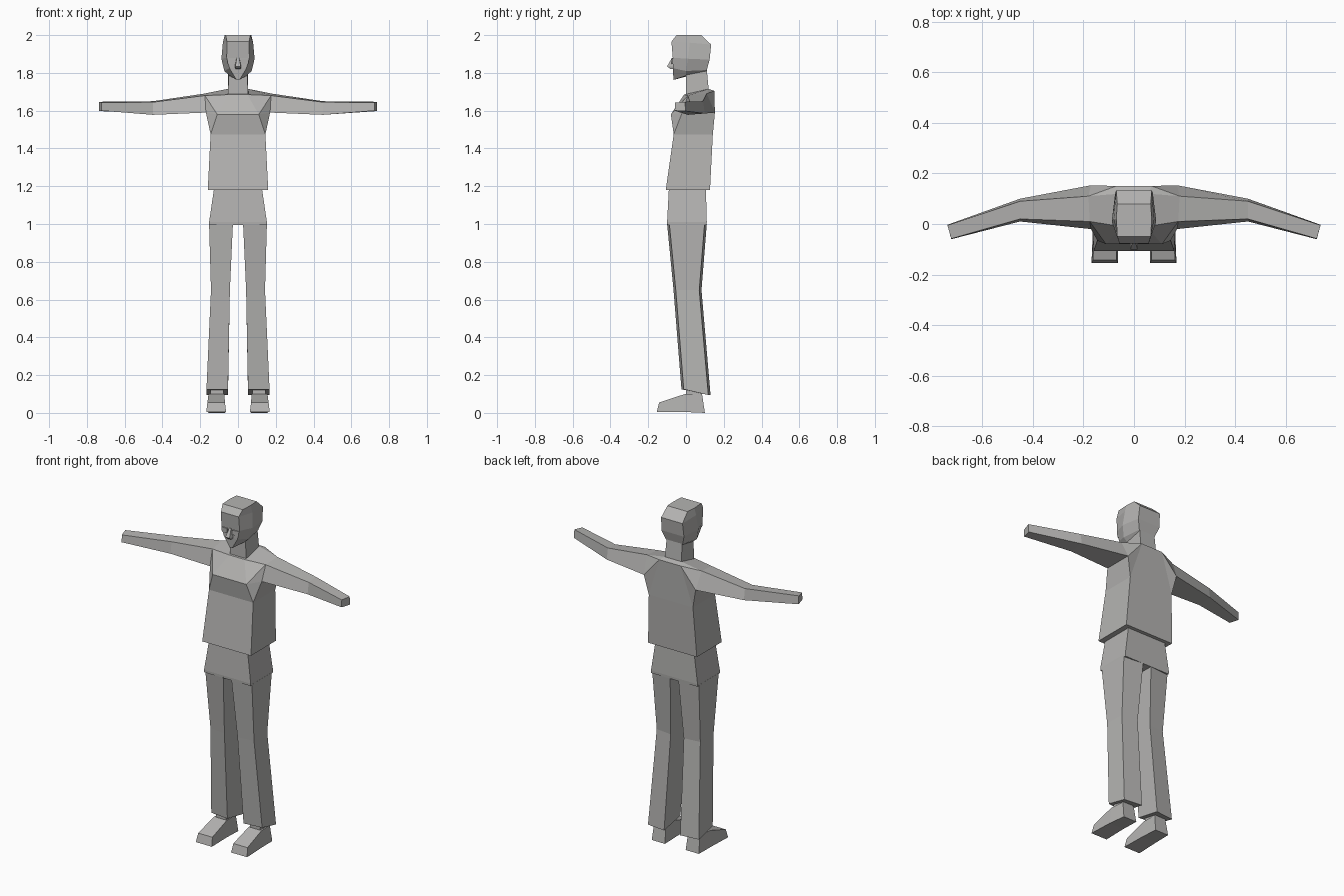
import bpy

cube = bpy.data.objects.get("Cube")
if cube:
    bpy.data.objects.remove(cube, do_unlink=True)

GREY = (0.46, 0.455, 0.445, 1)
mat = bpy.data.materials.new("warm_grey")
mat.use_nodes = True
mat.diffuse_color = GREY
bsdf = mat.node_tree.nodes["Principled BSDF"]
bsdf.inputs["Base Color"].default_value = GREY
bsdf.inputs["Roughness"].default_value = 0.9


def make(name, verts, faces):
    mesh = bpy.data.meshes.new(name)
    mesh.from_pydata(verts, [], faces)
    mesh.materials.append(mat)
    obj = bpy.data.objects.new(name, mesh)
    bpy.context.collection.objects.link(obj)
    # consistent outward normals
    bpy.context.view_layer.objects.active = obj
    obj.select_set(True)
    bpy.ops.object.mode_set(mode='EDIT')
    bpy.ops.mesh.select_all(action='SELECT')
    bpy.ops.mesh.normals_make_consistent(inside=False)
    bpy.ops.object.mode_set(mode='OBJECT')
    obj.select_set(False)
    return obj


def flip(p):
    return (-p[0], p[1], p[2])


def loft(name, rings):
    """Skin a list of equally long closed rings and cap both ends."""
    n = len(rings[0])
    verts = [p for ring in rings for p in ring]
    faces = [(r * n + i, r * n + (i + 1) % n, (r + 1) * n + (i + 1) % n, (r + 1) * n + i)
             for r in range(len(rings) - 1) for i in range(n)]
    faces += [tuple(range(n)), tuple(range(len(verts) - n, len(verts)))]
    return make(name, verts, faces)


def loft_pair(name, rings):
    loft("left_" + name, rings)
    loft("right_" + name, [[flip(p) for p in ring] for ring in rings])


def symmetric(half):
    return half + [flip(p) for p in reversed(half)]


# Sweater with arms: named points of the left half
pts = {
    "hem_f": (.16, -.107, 1.18), "hem_b": (.16, .127, 1.18),
    "rib_f": (.145, -.065, 1.475), "rib_b": (.145, .142, 1.475),
    "chest": (.11, -.08, 1.58),
    "pit_f": (.17, -.02, 1.59), "pit_b": (.17, .153, 1.59),
    "top_f": (.175, .01, 1.68), "top_b": (.18, .11, 1.69),
    "collar_f": (.05, -.01, 1.685), "collar_b": (.055, .12, 1.715),
    "nape": (.07, .15, 1.705),
    "elbow_pit_f": (.45, .01, 1.578), "elbow_pit_b": (.45, .1, 1.585),
    "elbow_top_f": (.45, .02, 1.645), "elbow_top_b": (.45, .09, 1.65),
    "wrist_pit_f": (.722, -.06, 1.6), "wrist_pit_b": (.737, -.003, 1.598),
    "wrist_top_f": (.722, -.058, 1.643), "wrist_top_b": (.737, -.005, 1.647),
}
index = {k: i for i, k in enumerate(pts)}
side = [
    "hem_f hem_b rib_b rib_f", "rib_f pit_f chest", "chest pit_f top_f",
    "chest top_f collar_f", "rib_f rib_b pit_b pit_f", "rib_b nape pit_b",
    "pit_b nape top_b", "nape collar_b top_b", "collar_b collar_f top_f top_b",
    "wrist_pit_f wrist_pit_b wrist_top_b wrist_top_f",
]
loop = ["pit_f", "pit_b", "top_b", "top_f"]
for a, b in zip(loop, loop[1:] + loop[:1]):
    side.append(f"{a} {b} elbow_{b} elbow_{a}")
    side.append(f"elbow_{a} elbow_{b} wrist_{b} wrist_{a}")
n = len(pts)
faces = []
for f in side:
    ids = [index[k] for k in f.split()]
    faces += [ids, [i + n for i in reversed(ids)]]
# faces across the middle
belt = ["hem_f", "rib_f", "chest", "collar_f", "collar_b", "nape", "rib_b", "hem_b", "hem_f"]
for a, b in zip(belt, belt[1:]):
    i, j = index[a], index[b]
    faces.append([i, j, j + n, i + n])
make("sweater", list(pts.values()) + [flip(p) for p in pts.values()], faces)

# Neck
loft("neck", [symmetric([(.055, 0, 1.67), (.055, .122, 1.69)]),
              symmetric([(.048, 0, 1.8), (.05, .108, 1.84)])])

# Head from crown to chin: front, temple and back point on each ring
loft("head", [symmetric(r) for r in (
    [(.066, -.05, 2), (.07, .02, 2), (.066, .08, 2)],
    [(.058, -.077, 1.965), (.08, .02, 1.96), (.07, .133, 1.95)],
    [(.06, -.07, 1.88), (.088, .01, 1.875), (.074, .125, 1.87)],
    [(.045, -.07, 1.825), (.072, .0, 1.81), (.055, .11, 1.815)],
    [(.008, -.066, 1.763), (.045, 0, 1.785), (.05, .105, 1.808)])])

# Nose wedge
loft("nose", [symmetric([(.006, -.074, 1.88), (.008, -.06, 1.88)]),
              symmetric([(.014, -.1, 1.835), (.018, -.06, 1.835)]),
              symmetric([(.012, -.085, 1.822), (.015, -.06, 1.82)])])

# Thin eye plates
loft_pair("eye", [[(.016, y, 1.848), (.054, y + .004, 1.848), (.058, y + .004, 1.876),
                   (.016, y, 1.876)] for y in (-.078, -.07)])

# Trousers: hip block, then the two legs
loft("trouser_hips", [
    symmetric([(.125, -.09, 1.2), (.125, .105, 1.2)]),
    symmetric([(.153, -.1, 1.01), (.153, .11, 1.01)]),
    symmetric([(.152, -.099, .995), (.152, .109, .995)])])


def leg_ring(inner, outer, front, back, zf, zb):
    return [(inner, front - .006, zf), (outer, front + .006, zf),
            (outer, back - .006, zb), (inner, back + .006, zb)]


loft_pair("trouser_leg", [
    leg_ring(.027, .153, -.094, .104, 1, 1),
    leg_ring(.043, .143, -.06, .076, .65, .65),
    leg_ring(.053, .167, -.018, .124, .125, .095)])

# Shoes: sections from toe to heel, with an ankle above
loft_pair("shoe", [
    [(a, y0, z0), (b, y0, z0), (b - .006, y1, z1), (a + .006, y1, z1)]
    for a, b, y0, z0, y1, z1 in (
        (.063, .168, -.155, .005, -.142, .055),
        (.066, .162, -.01, .005, -.005, .1),
        (.068, .155, .1, 0, .085, .1))])
loft_pair("ankle", [[(.078, 0, z), (.145, 0, z), (.145, .085, z), (.078, .085, z)]
                    for z in (.08, .16)])
